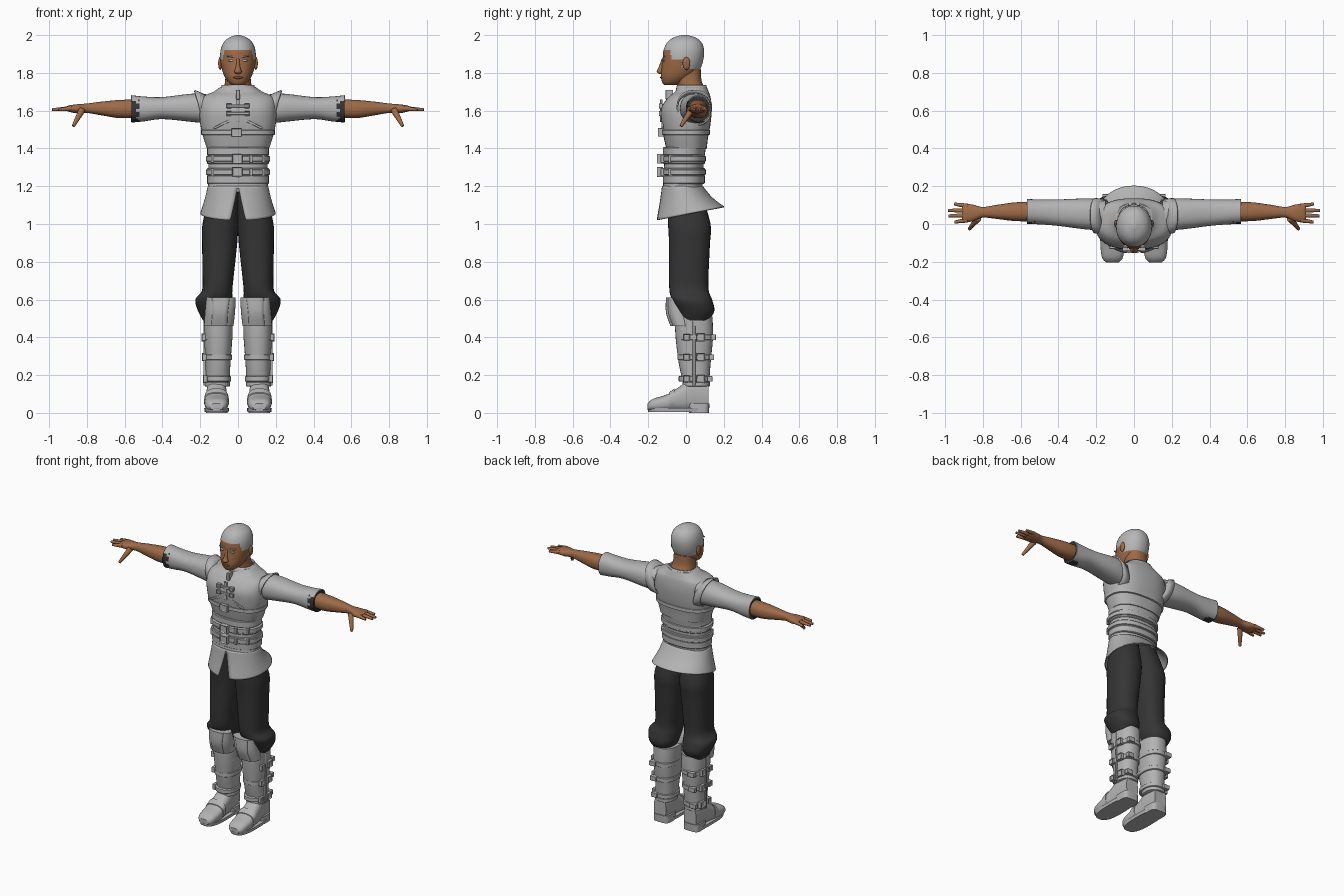
import bpy
import bmesh
import math
from mathutils import Vector, Matrix

default_cube = bpy.data.objects.get("Cube")
if default_cube:
    bpy.data.objects.remove(default_cube, do_unlink=True)


def make_material(name, red, green, blue):
    material = bpy.data.materials.new(name)
    material.use_nodes = True
    color = (red, green, blue, 1)
    material.diffuse_color = color
    shader = material.node_tree.nodes["Principled BSDF"]
    shader.inputs["Base Color"].default_value = color
    shader.inputs["Roughness"].default_value = 0.8
    return material


cloth = make_material("pale grey cloth", .45, .45, .45)
dark = make_material("charcoal cloth", .035, .035, .035)
skin = make_material("brown skin", .34, .145, .065)
hair = make_material("grey hair", .47, .47, .47)
eye_white = make_material("pale eye", .6, .6, .65)
lip = make_material("dark lip", .2, .07, .035)


def finish(name, bm, material, mirror=False, bevel=0, thickness=0, angle=40):
    """Turn a bmesh into a finished, smooth shaded object."""
    bmesh.ops.recalc_face_normals(bm, faces=bm.faces)
    mesh = bpy.data.meshes.new(name)
    bm.to_mesh(mesh)
    bm.free()
    mesh.materials.append(material)
    part = bpy.data.objects.new(name, mesh)
    bpy.context.collection.objects.link(part)
    bpy.ops.object.select_all(action="DESELECT")
    part.select_set(True)
    bpy.context.view_layer.objects.active = part
    bpy.ops.object.shade_smooth_by_angle(angle=math.radians(angle))
    if thickness:
        solid = part.modifiers.new("thickness", "SOLIDIFY")
        solid.thickness = thickness
    if bevel:
        rounding = part.modifiers.new("rounding", "BEVEL")
        rounding.width, rounding.segments = bevel, 2
    if mirror:
        part.modifiers.new("mirror", "MIRROR")
    return part


def spline(rows, steps):
    """Smoothly interpolate between rows of numbers."""
    result = []
    for i in range(len(rows) - 1):
        before, after = rows[max(i - 1, 0)], rows[min(i + 2, len(rows) - 1)]
        for step in range(steps):
            t = step / steps
            result.append([
                q + ((r - p) * t + (2*p - 5*q + 4*r - s) * t*t + (3*q - p - 3*r + s) * t**3) / 2
                for p, q, r, s in zip(before, rows[i], rows[i + 1], after)])
    return result + [rows[-1]]


def loft(name, material, rows, axis="z", power=2.3, steps=4, count=32,
         caps=True, gap=0, **options):
    """Skin rows of (position, low a, high a, low b, high b) along an axis."""
    bm = bmesh.new()
    rings = []
    rows = spline(rows, steps)
    for index, (pos, a_low, a_high, b_low, b_high) in enumerate(rows):
        opening = gap * index / (len(rows) - 1)
        ring = []
        for j in range(count + 1):
            turn = opening - math.pi / 2 + (math.tau - 2 * opening) * j / count
            c, s = math.cos(turn), math.sin(turn)
            a = (a_low + a_high) / 2 + (a_high - a_low) / 2 * math.copysign(abs(c) ** (2 / power), c)
            b = (b_low + b_high) / 2 + (b_high - b_low) / 2 * math.copysign(abs(s) ** (2 / power), s)
            point = {"x": (pos, a, b), "y": (a, pos, b), "z": (a, b, pos)}[axis]
            ring.append(bm.verts.new(point))
        rings.append(ring)
    for lower, upper in zip(rings, rings[1:]):
        for j in range(count):
            bm.faces.new((lower[j], lower[j + 1], upper[j + 1], upper[j]))
    if caps:
        bm.faces.new(rings[0][:-1])
        bm.faces.new(rings[-1][:-1])
    bmesh.ops.remove_doubles(bm, verts=bm.verts, dist=.00005)
    return finish(name, bm, material, **options)


def box(name, material, loc, size, tilt=0, recess=None, mirror=False):
    """Bevelled box; recess sinks a panel into the face on that side."""
    bm = bmesh.new()
    bmesh.ops.create_cube(bm, size=1, matrix=Matrix.Diagonal((*size, 1)))
    if recess:
        out = Vector(recess)
        bm.normal_update()
        face = max(bm.faces, key=lambda f: f.normal.dot(out))
        bmesh.ops.inset_region(bm, faces=[face], thickness=min(s for s in size if s > .02) * .22)
        bmesh.ops.translate(bm, verts=face.verts, vec=out * -.008)
    matrix = Matrix.Translation(loc) @ Matrix.Rotation(tilt, 4, "Y")
    bmesh.ops.transform(bm, matrix=matrix, verts=bm.verts)
    return finish(name, bm, material, mirror=mirror, bevel=.002)


def ball(name, material, loc, size, mirror=False):
    bm = bmesh.new()
    matrix = Matrix.Translation(loc) @ Matrix.Diagonal((*size, 1))
    bmesh.ops.create_uvsphere(bm, u_segments=16, v_segments=10, radius=1, matrix=matrix)
    return finish(name, bm, material, mirror=mirror, angle=80)


def finger(name, start, end, base, tip):
    start, end = Vector(start), Vector(end)
    bm = bmesh.new()
    matrix = Matrix.Translation((start + end) / 2) @ (end - start).to_track_quat("Z", "Y").to_matrix().to_4x4()
    bmesh.ops.create_cone(bm, cap_ends=True, segments=10, radius1=base, radius2=tip,
                          depth=(end - start).length, matrix=matrix)
    finish(name, bm, skin, mirror=True, bevel=.004)


def recolor(part, material, rule):
    part.data.materials.append(material)
    for face in part.data.polygons:
        face.material_index = int(rule(face.center))


def band(name, z, height, half, front, back, middle=0, bulge=.004, **options):
    """Flat strap wrapped around a body section."""
    left, right, near, far = middle - half, middle + half, front, back
    edge = (left, right, near, far)
    grown = (left - bulge, right + bulge, near - bulge, far + bulge)
    half_height = height / 2
    loft(name, cloth, [(z - half_height, *edge), (z - half_height * .8, *grown),
                       (z + half_height * .8, *grown), (z + half_height, *edge)],
         steps=1, **options)


# Head with cropped hair, and neck
head = loft("head", skin, [
    (1.735, -.03, .03, -.115, -.05), (1.75, -.05, .05, -.126, -.01),
    (1.78, -.071, .071, -.133, .04), (1.82, -.085, .085, -.13, .075),
    (1.87, -.094, .094, -.124, .092), (1.92, -.092, .092, -.119, .096),
    (1.96, -.077, .077, -.1, .083), (1.985, -.05, .05, -.07, .055),
    (2, -.012, .012, -.025, .01)], steps=6, count=64, power=2.1)
recolor(head, hair, lambda c: c.z > (1.92 if c.y < -.08 else 1.87 if c.y < -.02 else 1.82))
loft("neck", skin, [(1.68, -.09, .09, -.045, .11), (1.72, -.076, .076, -.042, .098),
                    (1.76, -.068, .068, -.05, .082), (1.82, -.065, .065, -.06, .078)])
loft("nose", skin, [(1.795, -.015, .015, -.142, -.11), (1.806, -.02, .02, -.155, -.11),
                    (1.83, -.012, .012, -.145, -.11), (1.875, -.008, .008, -.128, -.1)], count=12)
ball("ear", skin, (.095, .002, 1.85), (.01, .02, .034), mirror=True)
ball("eye", eye_white, (.035, -.115, 1.866), (.018, .008, .006), mirror=True)
box("eyebrow", hair, (.038, -.117, 1.886), (.042, .012, .006), tilt=-.1, mirror=True)
ball("mouth", lip, (0, -.13, 1.775), (.026, .007, .007))

# Vest and collar
loft("vest", cloth, [
    (1.4, -.165, .165, -.105, .11), (1.46, -.184, .184, -.118, .117),
    (1.53, -.2, .2, -.13, .13), (1.61, -.204, .204, -.132, .136),
    (1.67, -.19, .19, -.095, .13), (1.7, -.13, .13, -.058, .12),
    (1.725, -.094, .094, -.046, .11)], power=2.5, count=48)
loft("collar", cloth, [(1.69, -.1, .1, -.058, .117), (1.735, -.087, .087, -.048, .108)],
     steps=1, caps=False, thickness=.008)
armhole = loft("armhole_flare", cloth, [(.17, -.055, .13, 1.51, 1.685), (.222, -.05, .138, 1.52, 1.71)],
               axis="x", steps=2, caps=False, thickness=.008, mirror=True)
for vertex in armhole.data.vertices:
    vertex.co.x += (vertex.co.z - 1.68) * .25

# Chest fastenings
box("placket", cloth, (0, -.131, 1.6), (.022, .012, .12))
box("placket_top", cloth, (0, -.088, 1.685), (.02, .04, .05))
for height in (1.585, 1.625):
    box("toggle_bar", cloth, (0, -.134, height), (.12, .014, .014))
    box("toggle_end", cloth, (.048, -.134, height), (.028, .022, .026), recess=(0, -1, 0), mirror=True)
box("chest_flap", cloth, (.07, -.125, 1.535), (.13, .012, .012), tilt=.45, mirror=True)
band("chest_strap", 1.485, .028, .19, -.122, .121, power=2.5, bulge=.006)
box("chest_buckle", cloth, (-.008, -.134, 1.485), (.055, .03, .045), recess=(0, -1, 0))

# Waist with wrapped belts
loft("waist", cloth, [(1.17, -.16, .16, -.125, .087), (1.25, -.158, .158, -.118, .09),
                      (1.33, -.157, .157, -.115, .095), (1.42, -.165, .165, -.102, .108)])
for height in (1.235, 1.275, 1.34, 1.385):
    band("waist_wrap", height, .045, .16, -.118, .096)
for height in (1.275, 1.345):
    band("belt", height, .03, .165, -.123, .1, bulge=.005)
    box("belt_buckle", cloth, (-.005, -.138, height), (.055, .034, .052), recess=(0, -1, 0))
    box("belt_keeper", cloth, (.07, -.122, height), (.016, .024, .042))
    box("belt_side_keeper", cloth, (.135, -.078, height), (.016, .03, .042), mirror=True)

# Flared skirt, slit at the front with a sloping hem
skirt = loft("skirt", cloth, [(1.2, -.16, .16, -.127, .09), (1.11, -.178, .178, -.14, .14),
                             (1.02, -.2, .2, -.158, .203)],
             steps=5, count=48, power=2.1, caps=False, gap=.2, thickness=.006)
for vertex in skirt.data.vertices:
    vertex.co.z += (vertex.co.y + .16) * .2 * (1.2 - vertex.co.z) / .18

# Sleeves with dark torn cuffs, and bare forearms
sleeve = loft("sleeve", cloth, [
    (.15, -.03, .125, 1.53, 1.685), (.24, -.03, .135, 1.54, 1.69),
    (.4, -.01, .13, 1.555, 1.672), (.5, -.002, .13, 1.543, 1.675),
    (.565, 0, .132, 1.537, 1.682)], axis="x", steps=8, caps=False, thickness=.006, mirror=True)
recolor(sleeve, dark, lambda c: c.z < 1.655 and c.y < .09 and c.x > .525 + .012 * math.sin(c.z * 150))
loft("cuff_lining", dark, [(.51, .01, .12, 1.55, 1.67), (.562, .006, .126, 1.543, 1.676)],
     axis="x", steps=1, mirror=True)
loft("forearm", skin, [
    (.5, .015, .115, 1.565, 1.66), (.62, .015, .115, 1.56, 1.657),
    (.72, .026, .102, 1.575, 1.648), (.8, .034, .09, 1.588, 1.638),
    (.85, .015, .102, 1.586, 1.634), (.895, .01, .108, 1.594, 1.628),
    (.91, .02, .1, 1.602, 1.62)], axis="x", mirror=True)
for name, knuckle, tip_x, tip_y in (("index_finger", .021, .95, .01), ("middle_finger", .046, .982, .043),
                                    ("ring_finger", .071, .985, .072), ("little_finger", .095, .952, .106)):
    finger(name, (.88, knuckle, 1.612), (tip_x, tip_y, 1.605), .014, .008)
finger("thumb", (.825, .03, 1.605), (.872, -.027, 1.518), .019, .009)

# Trousers, gathered below the knee
loft("trousers", dark, [
    (1.17, -.01, .15, -.1, .08), (1, -.002, .188, -.095, .13),
    (.9, .004, .19, -.09, .127), (.75, .02, .188, -.09, .12),
    (.65, .03, .19, -.088, .12), (.6, .03, .226, -.075, .138),
    (.54, .038, .212, -.045, .15), (.49, .06, .185, -.02, .12)], mirror=True)

# Boots: shaft, knee guard, foot, sole and heel
loft("boot_shaft", cloth, [(.51, .028, .182, -.06, .14), (.4, .03, .18, -.055, .143),
                          (.26, .04, .172, -.038, .13), (.145, .046, .172, -.012, .122)], mirror=True)
loft("knee_guard", cloth, [(.46, .024, .18, -.075, .03), (.53, .016, .175, -.099, .02),
                          (.61, .012, .168, -.1, -.02)], mirror=True)
loft("knee_guard_ridge", cloth, [(.46, .055, .145, -.082, 0), (.53, .05, .14, -.106, 0),
                                (.61, .04, .14, -.106, -.03)], power=4, mirror=True)
band("ankle_cuff", .152, .025, .062, -.014, .123, middle=.109, mirror=True)
loft("foot", cloth, [
    (-.203, .08, .148, .015, .05), (-.175, .058, .17, .01, .074),
    (-.1, .05, .178, .01, .098), (-.04, .057, .172, .01, .135),
    (.03, .06, .166, .01, .18), (.118, .068, .158, .01, .17)],
    axis="y", power=2.6, mirror=True)
loft("instep_strap", cloth, [(-.09, .047, .18, .015, .108), (-.06, .05, .178, .015, .13)],
     axis="y", power=2.6, steps=1, mirror=True)
loft("sole", cloth, [(.004, .05, .176, -.2, .115), (.025, .047, .179, -.205, .12)],
     steps=1, power=2.8, mirror=True)
loft("heel", cloth, [(0, .055, .17, .015, .122), (.05, .055, .17, .01, .124)],
     steps=1, power=4, mirror=True)

# Boot straps with buckles on the outer side
box("boot_rail", cloth, (.176, .042, .315), (.014, .014, .34), mirror=True)
for height, half, back in ((.4, .074, .145), (.295, .07, .136), (.18, .065, .126)):
    band("boot_strap", height, .03, half, .05 - half * 1.3, back, middle=.106, mirror=True)
    side = .108 + half
    box("boot_front_buckle", cloth, (side, .003, height), (.022, .034, .036), recess=(1, 0, 0), mirror=True)
    box("boot_back_buckle", cloth, (side, .078, height), (.026, .045, .042), recess=(1, 0, 0), mirror=True)
    box("boot_strap_tip", cloth, (.145, back, height), (.045, .026, .03), mirror=True)
